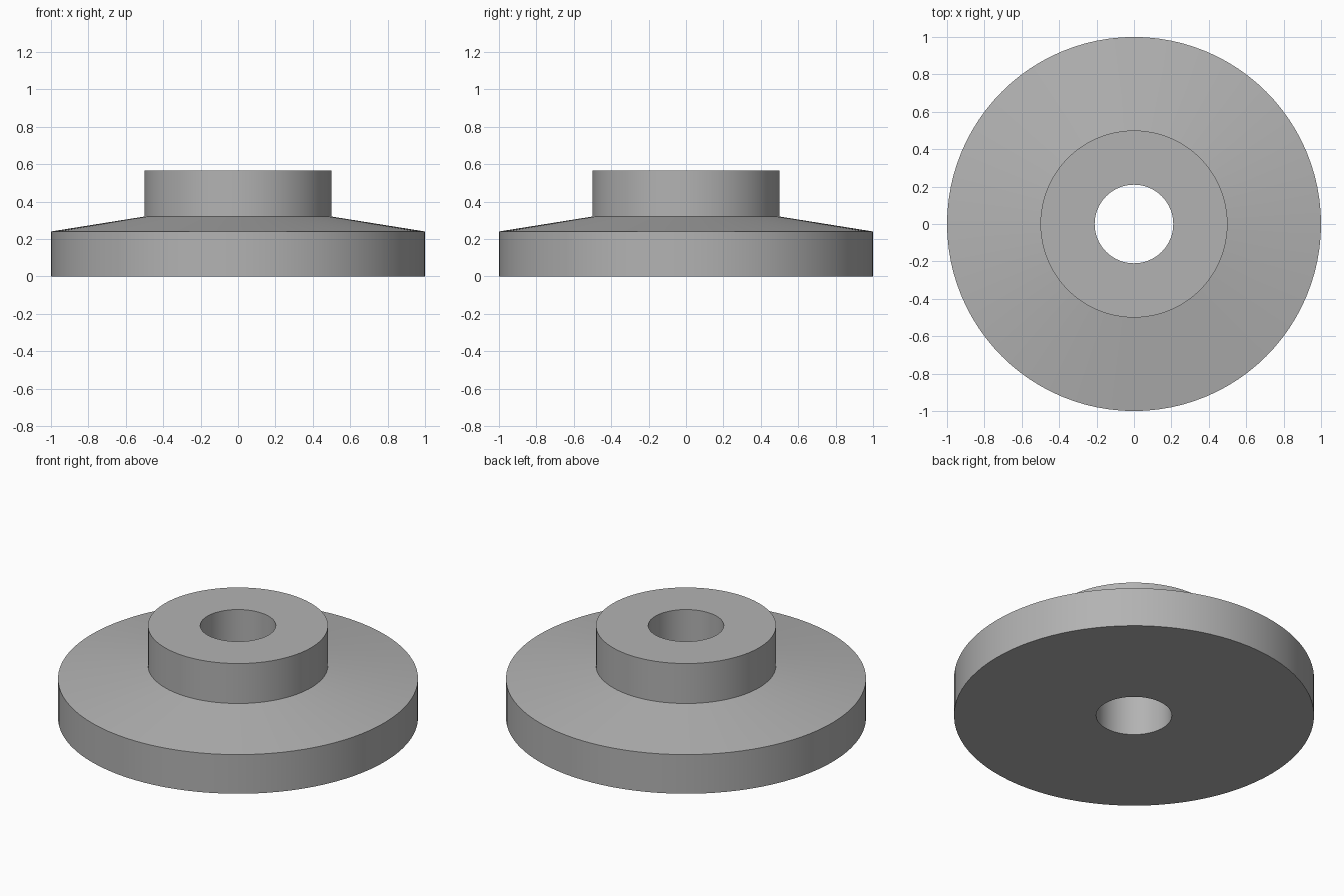
import bpy
import bmesh
import math
from mathutils import Matrix, Vector

cube = bpy.data.objects.get("Cube")
if cube:
    bpy.data.objects.remove(cube, do_unlink=True)

SEGMENTS = 96
BORE, HUB, RIM = 0.21, 0.5, 1.0
RIM_TOP, HUB_BASE, HUB_TOP = 0.24, 0.32, 0.565

# Plain grey metal
grey = bpy.data.materials.new("grey metal")
grey.use_nodes = True
colour = (0.45, 0.45, 0.45, 1.0)
grey.diffuse_color = colour
grey.node_tree.nodes["Principled BSDF"].inputs["Base Color"].default_value = colour


def revolve(name, profile, material):
    """Turn a closed (radius, height) profile around the z axis."""
    bm = bmesh.new()
    rings = []
    for i in range(SEGMENTS):
        turn = Matrix.Rotation(math.tau * i / SEGMENTS, 3, 'Z')
        rings.append([bm.verts.new(turn @ Vector((r, 0, z))) for r, z in profile])
    count = len(profile)
    for i in range(SEGMENTS):
        a, b = rings[i], rings[(i + 1) % SEGMENTS]
        for j in range(count):
            k = (j + 1) % count
            bm.faces.new((a[j], b[j], b[k], a[k]))
    bmesh.ops.recalc_face_normals(bm, faces=bm.faces)
    mesh = bpy.data.meshes.new(name)
    bm.to_mesh(mesh)
    bm.free()
    mesh.materials.append(material)
    obj = bpy.data.objects.new(name, mesh)
    bpy.context.collection.objects.link(obj)
    return obj


# Flanged hub: flat base, straight rim, shallow cone, raised collar, through bore
flange = revolve("flanged_hub", [
    (BORE, 0), (RIM, 0), (RIM, RIM_TOP),
    (HUB, HUB_BASE), (HUB, HUB_TOP), (BORE, HUB_TOP),
], grey)

# Smooth round walls, crisp edges between them (the rim-to-cone edge included)
bpy.ops.object.select_all(action='DESELECT')
flange.select_set(True)
bpy.context.view_layer.objects.active = flange
bpy.ops.object.shade_smooth_by_angle(angle=math.radians(30))
